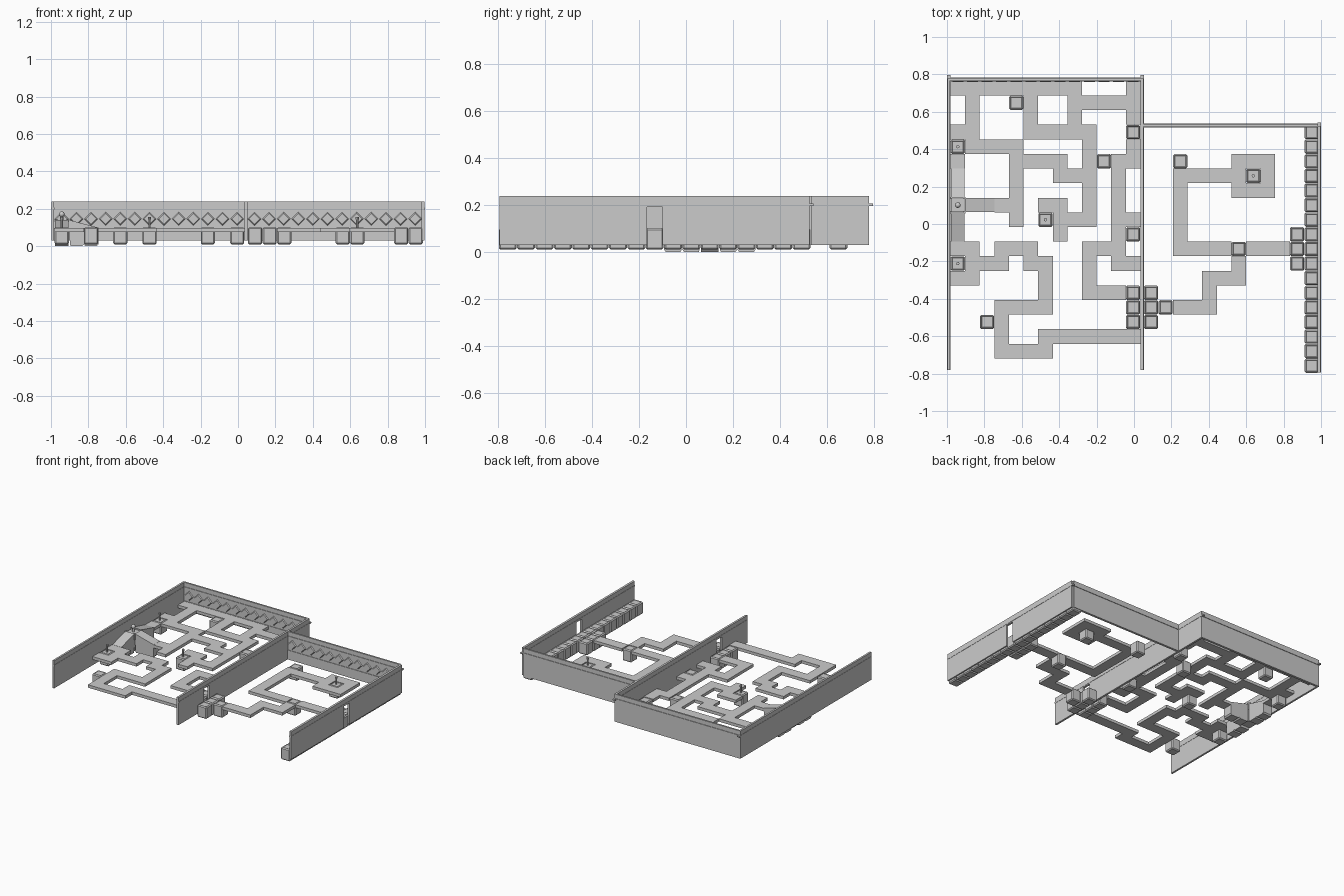
import bpy, bmesh
from mathutils import Matrix, Vector

if "Cube" in bpy.data.objects:
    bpy.data.objects.remove(bpy.data.objects["Cube"])

T = 0.0781            # floor cell size
TOP = 0.765           # back edge of the cell grid
X_LEFT, X_RIGHT = -0.981, 0.052

# '#' walkway, C crate, P crate with post, R ramp, B ball pedestal
LEFT = """#########...#
.#..C#..#####
.#...#..#...#
##...#####..C
P####....#..#
#...####.#C##
R...#..###.#.
R...#....#.#.
BRR##.##.#.#.
R...#.P###.##
R......#...#C
##.###...###.
P###.##..#.##
##....#..#...
......#..###C
...####.....C
..C#........C
...#..#######
...####......""".split()
RIGHT = ["." * 12] * 3 + """...........C
...........C
..C...###..C
..#####P#..C
..#...###..C
..#........C
..#........C
..#.......CC
..####C###CC
......#...CC
....###....C
C...#......C
CC###......C
C..........C
...........C
...........C
...........C""".split()


def finish(bm, name):
    bmesh.ops.recalc_face_normals(bm, faces=bm.faces)
    me = bpy.data.meshes.new(name)
    bm.to_mesh(me)
    bm.free()
    ob = bpy.data.objects.new(name, me)
    bpy.context.collection.objects.link(ob)
    return ob


def add_box(bm, x0, x1, y0, y1, z0, z1):
    m = Matrix.Translation(((x0 + x1) / 2, (y0 + y1) / 2, (z0 + z1) / 2)) @ \
        Matrix.Diagonal((x1 - x0, y1 - y0, z1 - z0, 1))
    return bmesh.ops.create_cube(bm, size=1, matrix=m)["verts"]


def add_cyl(bm, x, y, z0, z1, r, n=8):
    bmesh.ops.create_cone(bm, cap_ends=True, segments=n, radius1=r, radius2=r, depth=z1 - z0,
                          matrix=Matrix.Translation((x, y, (z0 + z1) / 2)))


def centre(x0, c, r):
    return x0 + (c + 0.5) * T, TOP - (r + 0.5) * T


# Walkways: welded grid cells, extruded into a thin slab
def walkway(name, rows, x0):
    bm = bmesh.new()
    for r, row in enumerate(rows):
        for c, ch in enumerate(row):
            if ch == "#":
                x, y = x0 + c * T, TOP - r * T
                bm.faces.new([bm.verts.new(p) for p in
                              ((x, y, .098), (x, y - T, .098), (x + T, y - T, .098), (x + T, y, .098))])
    bmesh.ops.remove_doubles(bm, verts=bm.verts, dist=0.001)
    ext = bmesh.ops.extrude_face_region(bm, geom=bm.faces[:], use_keep_orig=True)
    bmesh.ops.translate(bm, vec=(0, 0, -0.022),
                        verts=[v for v in ext["geom"] if isinstance(v, bmesh.types.BMVert)])
    finish(bm, name)


# Crate: chamfered block with a recessed lid
def crate_mesh():
    bm = bmesh.new()
    add_box(bm, -.038, .038, -.038, .038, .01, .101)
    bmesh.ops.bevel(bm, geom=bm.edges[:], offset=0.007, segments=1, affect='EDGES')
    lid = max(bm.faces, key=lambda f: f.calc_center_median().z)
    bmesh.ops.inset_region(bm, faces=[lid], thickness=0.004, depth=-0.003)
    ob = finish(bm, "crate")
    me = ob.data
    bpy.data.objects.remove(ob)
    return me


crate = crate_mesh()


def place_blocks(rows, x0):
    for r, row in enumerate(rows):
        for c, ch in enumerate(row):
            if ch in "CP":
                x, y = centre(x0, c, r)
                ob = bpy.data.objects.new("crate", crate)
                ob.location = (x, y, 0)
                bpy.context.collection.objects.link(ob)
            if ch == "P":
                bm = bmesh.new()
                add_cyl(bm, x, y, .095, .145, .006)
                add_cyl(bm, x, y, .143, .155, .009)
                finish(bm, "crate_post")


for name, rows, x0 in (("left_walkway", LEFT, X_LEFT), ("right_walkway", RIGHT, X_RIGHT)):
    walkway(name, rows, x0)
    place_blocks(rows, x0)

# Ball pedestal with corner posts
bx, by = centre(X_LEFT, 0, 8)
bm = bmesh.new()
add_box(bm, bx - .036, bx + .036, by - .036, by + .036, .01, .132)
for sx in (-1, 1):
    for sy in (-1, 1):
        px, py = bx + sx * .036, by + sy * .038
        add_box(bm, px - .006, px + .006, py - .006, py + .006, .095, .142)
add_cyl(bm, bx, by, .13, .162, .008, 12)
finish(bm, "ball_pedestal")
bpy.ops.mesh.primitive_uv_sphere_add(segments=16, ring_count=8, radius=.015, location=(bx, by, .171))
bpy.context.object.name = "ball"
bpy.ops.object.shade_smooth()

# Two-cell ramps leading down from the pedestal on three sides
for d in (Vector((1, 0, 0)), Vector((0, 1, 0)), Vector((0, -1, 0))):
    side = Vector((-d.y, d.x, 0)) * .037
    bm = bmesh.new()
    a, m, b, g = T / 2, T * 1.5, T * 2.5, .004
    prof = [(a + g, .01), (a + 2 * g, 0), (m - 2 * g, 0), (m, .01), (m + 2 * g, 0), (b - 2 * g, 0),
            (b, .01), (b, .099), (a, .14)]
    f = bm.faces.new([bm.verts.new(Vector((bx, by, z)) + d * s - side) for s, z in prof])
    ext = bmesh.ops.extrude_face_region(bm, geom=[f], use_keep_orig=True)
    bmesh.ops.translate(bm, vec=side * 2, verts=[v for v in ext["geom"] if isinstance(v, bmesh.types.BMVert)])
    finish(bm, "ramp")

Z0, Z1, DOOR = .03, .238, .19


# Side walls with a slim rail and an optional doorway
def side_wall(name, x0, x1, y0, y1, door_row=None):
    bm = bmesh.new()
    if door_row is None:
        add_box(bm, x0, x1, y0, y1, Z0, Z1)
    else:
        yc = TOP - (door_row + .5) * T
        add_box(bm, x0, x1, y0, yc - .033, Z0, Z1)
        add_box(bm, x0, x1, yc + .033, y1, Z0, Z1)
        add_box(bm, x0, x1, yc - .033, yc + .033, DOOR, Z1)
    finish(bm, name)
    bm = bmesh.new()
    add_box(bm, x0 - .002, x1 + .002, y0, y1 + .018, .196, .206)
    finish(bm, name + "_rail")


side_wall("left_wall", -.998, -.984, -.78, .778)
side_wall("middle_wall", .036, .051, -.78, .778, 15)
side_wall("right_wall", .982, .998, -.793, .525, 11)


# Back walls with plinth, rail and a row of raised diamonds
def back_wall(name, x0, x1, y, cells, cx0):
    bm = bmesh.new()
    add_box(bm, x0, x1, y, y + .013, Z0, Z1)
    finish(bm, name)
    bm = bmesh.new()
    add_box(bm, x0, x1, y - .004, y + .001, Z0, .1)
    add_box(bm, x0, x1, y - .004, y + .017, .196, .206)
    finish(bm, name + "_trim")
    bm = bmesh.new()
    for i in range(cells):
        x, z, h = cx0 + (i + .5) * T, .146, .036
        ring = [bm.verts.new((x + u * h, y, z + w * h)) for u, w in ((1, 0), (0, 1), (-1, 0), (0, -1))]
        tip = [bm.verts.new((x + u * h * .8, y - .006, z + w * h * .8))
               for u, w in ((1, 0), (0, 1), (-1, 0), (0, -1))]
        for k in range(4):
            bm.faces.new((ring[k], ring[k - 1], tip[k - 1], tip[k]))
        bm.faces.new(tip)
        bm.faces.new(ring[::-1])
    finish(bm, name + "_diamonds")


back_wall("left_back_wall", -.986, .038, .766, 13, X_LEFT)
back_wall("right_back_wall", .05, .984, .521, 12, X_RIGHT - .003)
